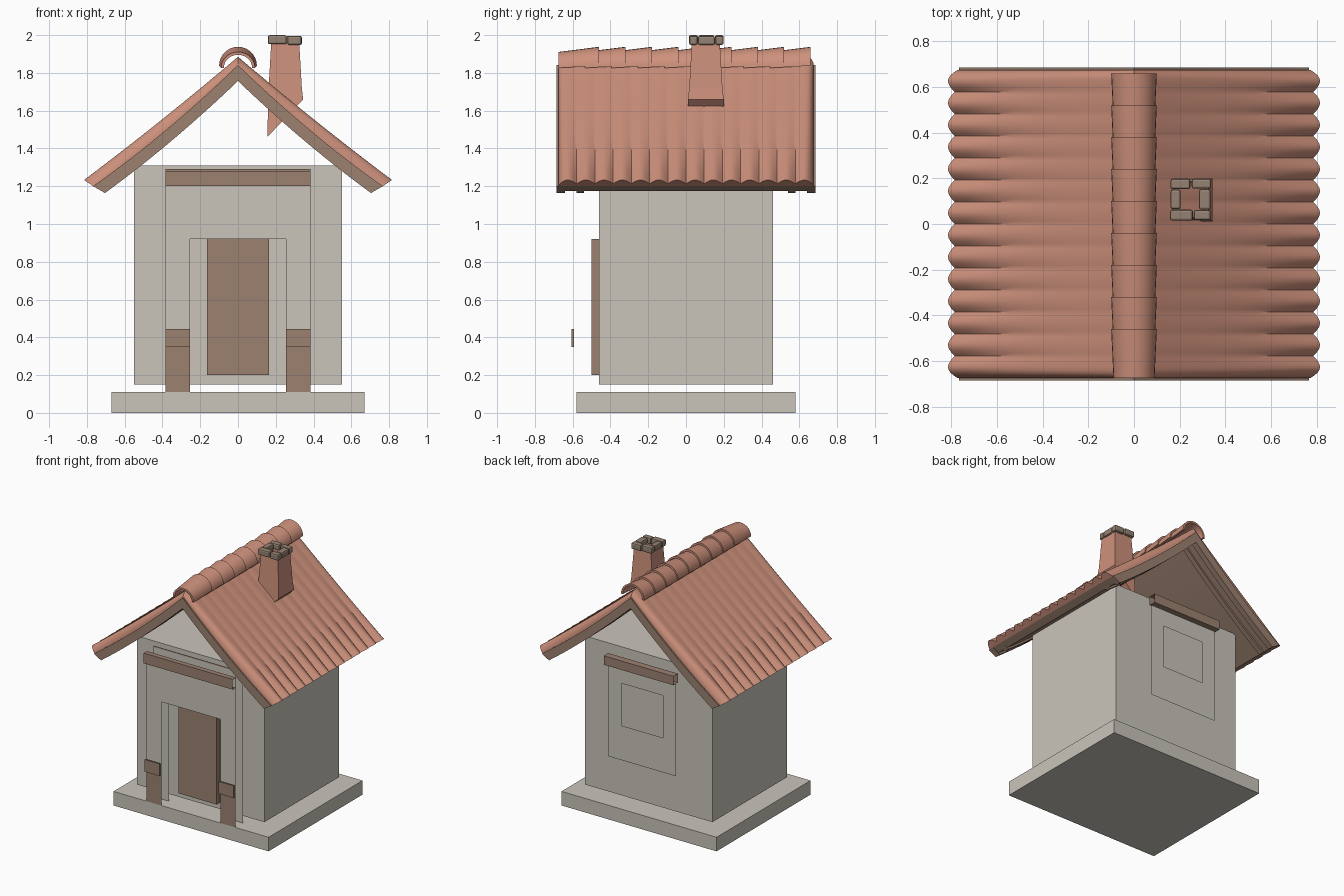
import bpy, bmesh
from math import sin, cos, pi

cube = bpy.data.objects.get("Cube")
if cube:
    bpy.data.objects.remove(cube, do_unlink=True)


def material(name, rgb):
    m = bpy.data.materials.new(name)
    m.use_nodes = True
    m.diffuse_color = (*rgb, 1)
    bsdf = m.node_tree.nodes["Principled BSDF"]
    bsdf.inputs["Base Color"].default_value = (*rgb, 1)
    bsdf.inputs["Roughness"].default_value = 0.8
    return m


PLASTER = material("pale plaster", (0.59, 0.56, 0.50))
WOOD = material("brown wood", (0.33, 0.22, 0.16))
TILE = material("terracotta", (0.61, 0.28, 0.20))
STONE = material("chimney stone", (0.30, 0.225, 0.17))


def finish(name, bm, mat, smooth=False, fix=True):
    if fix:
        bmesh.ops.recalc_face_normals(bm, faces=bm.faces)
    me = bpy.data.meshes.new(name)
    bm.to_mesh(me)
    bm.free()
    me.materials.append(mat)
    ob = bpy.data.objects.new(name, me)
    bpy.context.collection.objects.link(ob)
    if smooth:
        bpy.ops.object.select_all(action='DESELECT')
        ob.select_set(True)
        bpy.context.view_layer.objects.active = ob
        bpy.ops.object.shade_smooth_by_angle(angle=0.6)
    return ob


def box(name, mat, xs, ys, zs, bevel=0, open_ends=False):
    bm = bmesh.new()
    bmesh.ops.create_cube(bm, size=1)
    for v in bm.verts:
        v.co = [r[0] if c < 0 else r[1] for c, r in zip(v.co, (xs, ys, zs))]
    if open_ends:
        bm.normal_update()
        ends = [f for f in bm.faces if abs(f.normal.x) > 0.9]
        bmesh.ops.delete(bm, geom=ends, context='FACES')
    if bevel:
        bmesh.ops.bevel(bm, geom=bm.edges[:], offset=bevel, segments=2,
                        affect='EDGES', profile=0.5)
    return finish(name, bm, mat)


def panel(name, mat, y, rects, front=True):
    """Flat upright sheet made of rectangles (x0, x1, z0, z1)."""
    bm = bmesh.new()
    for x0, x1, z0, z1 in rects:
        ring = [(x0, z0), (x1, z0), (x1, z1), (x0, z1)]
        if not front:
            ring.reverse()
        bm.faces.new([bm.verts.new((x, y, z)) for x, z in ring])
    return finish(name, bm, mat, fix=False)


def loft(name, mat, sections, smooth=False):
    """Solid strip from sections (y, upper points, lower points)."""
    bm = bmesh.new()
    rows = [([bm.verts.new((x, y, z)) for x, z in up],
             [bm.verts.new((x, y, z)) for x, z in low])
            for y, up, low in sections]
    n = len(rows[0][0])
    for (u0, l0), (u1, l1) in zip(rows, rows[1:]):
        for i in range(n - 1):
            bm.faces.new((u0[i], u0[i + 1], u1[i + 1], u1[i]))
            bm.faces.new((l0[i], l1[i], l1[i + 1], l0[i + 1]))
        for i in (0, n - 1):
            bm.faces.new((u0[i], u1[i], l1[i], l0[i]))
    for u, l in (rows[0], rows[-1]):
        for i in range(n - 1):
            bm.faces.new((u[i], l[i], l[i + 1], u[i + 1]))
    return finish(name, bm, mat, smooth)


# Plinth, walls and door
box("plinth", PLASTER, (-0.67, 0.67), (-0.58, 0.58), (0, 0.11))
box("walls", PLASTER, (-0.55, 0.55), (-0.46, 0.46), (0.15, 1.31))
box("door", WOOD, (-0.165, 0.165), (-0.5, -0.46), (0.2, 0.92))

# Thin door surround in two layers, with wooden posts at its feet
lintel = (-0.385, 0.385, 0.92, 1.28)


def jambs(z0, z1):
    return [(-0.385, -0.255, z0, z1), (0.255, 0.385, z0, z1)]


panel("door_surround_front", PLASTER, -0.58, [lintel] + jambs(0.35, 0.92))
panel("door_surround_back", PLASTER, -0.49, [lintel] + jambs(0.11, 0.92))
panel("lintel_strip", WOOD, -0.49, [(-0.385, 0.385, 1.28, 1.29)])
panel("post_fronts", WOOD, -0.58, jambs(0.11, 0.35))
for side, (x0, x1, z0, z1) in zip(("right", "left"), jambs(0.35, 0.445)):
    box("post_cap_" + side, WOOD, (x0, x1), (-0.605, -0.594), (z0, z1))
box("front_beam", WOOD, (-0.385, 0.385), (-0.615, -0.575), (1.2, 1.28), open_ends=True)

# Window surround and beam on the back
panel("window_surround", PLASTER, 0.54,
      [(-0.29, 0.29, 0.47, 0.74), (-0.29, 0.29, 1.07, 1.2),
       (-0.29, -0.18, 0.74, 1.07), (0.18, 0.29, 0.74, 1.07)], front=False)
box("back_beam", WOOD, (-0.3, 0.3), (0.53, 0.585), (1.2, 1.27), open_ends=True)

# Sagging roof curves, from eave to eave
STEPS = [i / 12 for i in range(-12, 13)]


def slope(apex, x_end, z_end, sag):
    return [(t * x_end, apex + (z_end - apex) * abs(t) - 4 * sag * abs(t) * (1 - abs(t)))
            for t in STEPS]


deck_top = slope(1.841, 0.767, 1.2, 0.025)
deck_low = slope(1.772, 0.715, 1.174, 0.02)
board_low = slope(1.757, 0.704, 1.164, 0.02)
tile_top = slope(1.885, 0.815, 1.233, 0.01)

# Wooden deck, bargeboards and rafters
loft("roof_deck", WOOD, [(y, deck_top, deck_low) for y in (-0.66, 0.66)])
board_mid = [((a + c) / 2, (b + d) / 2) for (a, b), (c, d) in zip(deck_top, board_low)]
for s, where in ((-1, "front"), (1, "back")):
    loft("bargeboard_" + where, WOOD,
         [(s * y, deck_top, board_low) for y in (0.64, 0.685)])
    loft("rafter_" + where, WOOD,
         [(s * y, board_mid, board_low) for y in (0.54, 0.58)])

# Corrugated tile sheet, rounded at both verges and deeper at the eaves
WAVES, PER_WAVE, HALF = 14, 8, 0.675
sections = []
count = WAVES * PER_WAVE
for j in range(count + 1):
    y = -HALF + 2 * HALF * j / count
    edge = min(1, (HALF - abs(y)) / 0.04)
    lift = 0.3 + 0.7 * (1 - (1 - edge) ** 2) ** 0.5
    dip = 1 - abs(sin(pi * j / PER_WAVE))
    upper = []
    for t, (tx, tz), (bx, bz) in zip(STEPS, tile_top, deck_top):
        f = lift * (1 - dip * (0.06 + 0.54 * t ** 4))
        upper.append((bx + (tx - bx) * f, bz + (tz - bz) * f))
    sections.append((y, upper, deck_top))
loft("roof_tiles", TILE, sections, smooth=True)


# Overlapping ridge caps, each rising towards the back
def arch(r, h, zc):
    return [(-r * cos(pi * k / 14), zc + h * sin(pi * k / 14)) for k in range(15)]


for i in range(9):
    end = -0.46 + 0.14 * i
    loft(f"ridge_cap_{i + 1}", TILE,
         [(end - 0.215, arch(0.09, 0.085, 1.826), arch(0.075, 0.07, 1.826)),
          (end, arch(0.1, 0.1, 1.838), arch(0.085, 0.085, 1.838))], smooth=True)

# Tapered chimney shaft, open at the top, with a slanted foot
bm = bmesh.new()
CX, CY = 0.25, 0.105
foot, waist, top = [
    [bm.verts.new((CX + sx * r, CY + sy * r, z + sx * tilt))
     for sx, sy in ((-1, -1), (1, -1), (1, 1), (-1, 1))]
    for r, z, tilt in ((0.095, 1.56, 0.1), (0.088, 1.72, 0), (0.074, 1.96, 0))]
for a, b in ((foot, waist), (waist, top)):
    for i in range(4):
        k = (i + 1) % 4
        bm.faces.new((a[i], a[k], b[k], b[i]))
bm.faces.new(foot[::-1])
finish("chimney_shaft", bm, TILE)

# Ring of rounded stones on the chimney
stones = [((-0.09, -0.003), (0.048, 0.094)), ((0.003, 0.088), (0.05, 0.094)),
          ((-0.092, 0.008), (-0.09, -0.042)), ((0.012, 0.086), (-0.088, -0.044)),
          ((-0.09, -0.046), (-0.04, 0.046)), ((0.035, 0.086), (-0.042, 0.048))]
for i, (xs, ys) in enumerate(stones):
    drop = 0.004 * (i % 2)
    box(f"chimney_stone_{i + 1}", STONE, [CX + x for x in xs], [CY + y for y in ys],
        (1.952 - drop, 2.0 - drop), bevel=0.01)
